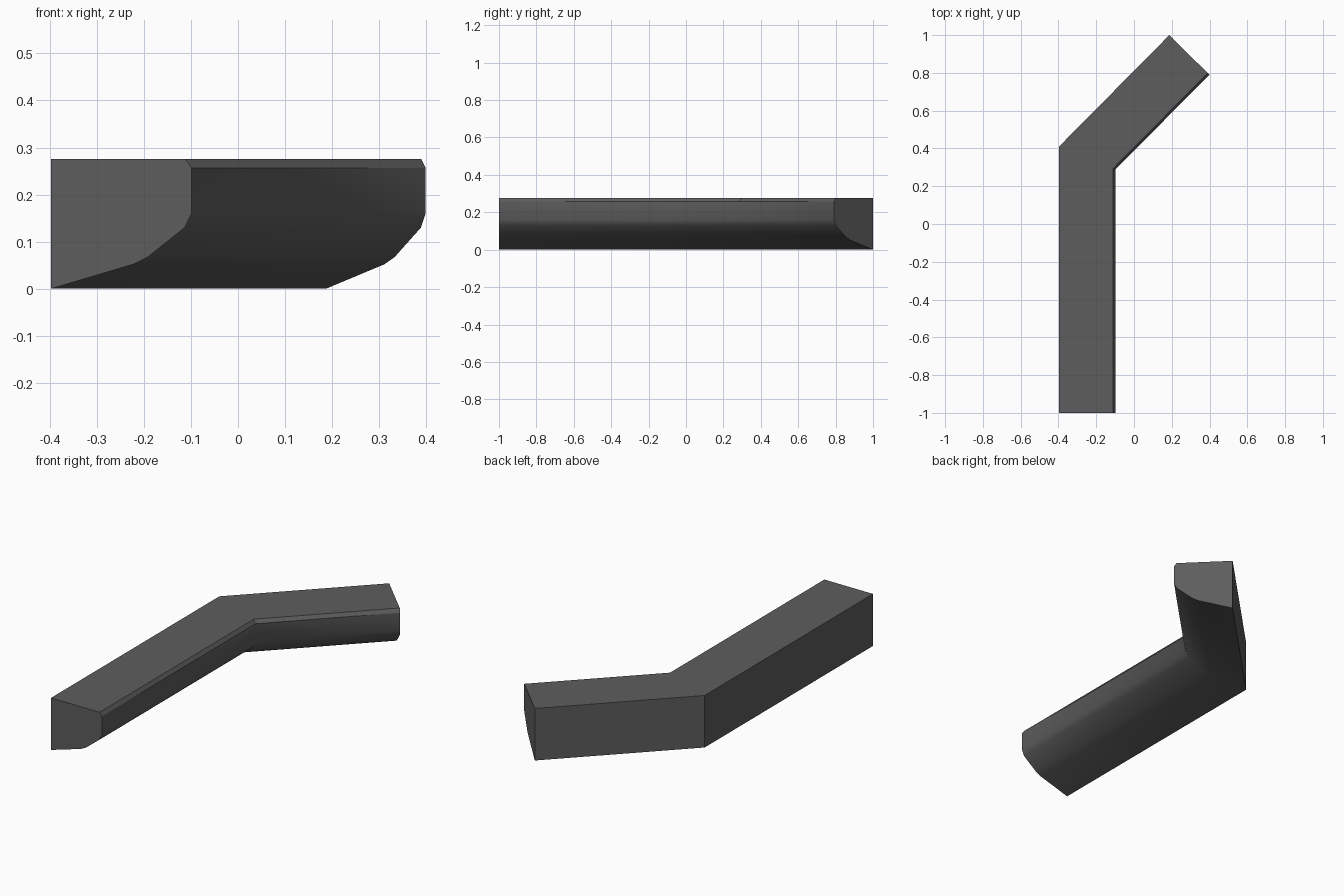
import bpy
import bmesh
from mathutils import Vector

cube = bpy.data.objects.get("Cube")
if cube:
    bpy.data.objects.remove(cube, do_unlink=True)

# Dark grey material
grey = bpy.data.materials.new("dark_grey")
grey.use_nodes = True
colour = (0.11, 0.11, 0.11, 1)
grey.diffuse_color = colour
grey.node_tree.nodes["Principled BSDF"].inputs["Base Color"].default_value = colour

# Rail cross-section: distance from the back wall, height
profile = [(0, 0), (0.175, 0.052), (0.205, 0.067), (0.284, 0.13), (0.298, 0.16),
           (0.298, 0.257), (0.285, 0.276), (0, 0.276)]
CURVED = range(0, 5)  # profile sides that form the smooth underside and front

# Back edge of the rail, with a 45 degree bend
path = [Vector(p) for p in ((-0.397, -1), (-0.397, 0.41), (0.187, 1))]


def normal(a, b):
    d = (b - a).normalized()
    return Vector((d.y, -d.x))


n1, n2 = normal(path[0], path[1]), normal(path[1], path[2])
mitre = (n1 + n2) / (1 + n1.dot(n2))

# Sweep the cross-section along the path
bm = bmesh.new()
rings = [[bm.verts.new((*(p + side * d), z)) for d, z in profile]
         for p, side in zip(path, (n1, mitre, n2))]
count = len(profile)
curved_faces = set()
for a, b in zip(rings, rings[1:]):
    for i in range(count):
        j = (i + 1) % count
        face = bm.faces.new((a[i], a[j], b[j], b[i]))
        if i in CURVED:
            curved_faces.add(face)
bm.faces.new(rings[0])
bm.faces.new(rings[-1])
bmesh.ops.recalc_face_normals(bm, faces=bm.faces)

# Smooth the curved side, keep every other edge crisp
for face in bm.faces:
    face.smooth = True
for edge in bm.edges:
    edge.smooth = all(f in curved_faces for f in edge.link_faces)

mesh = bpy.data.meshes.new("bent_rail")
bm.to_mesh(mesh)
bm.free()
mesh.materials.append(grey)
rail = bpy.data.objects.new("bent_rail", mesh)
bpy.context.collection.objects.link(rail)
